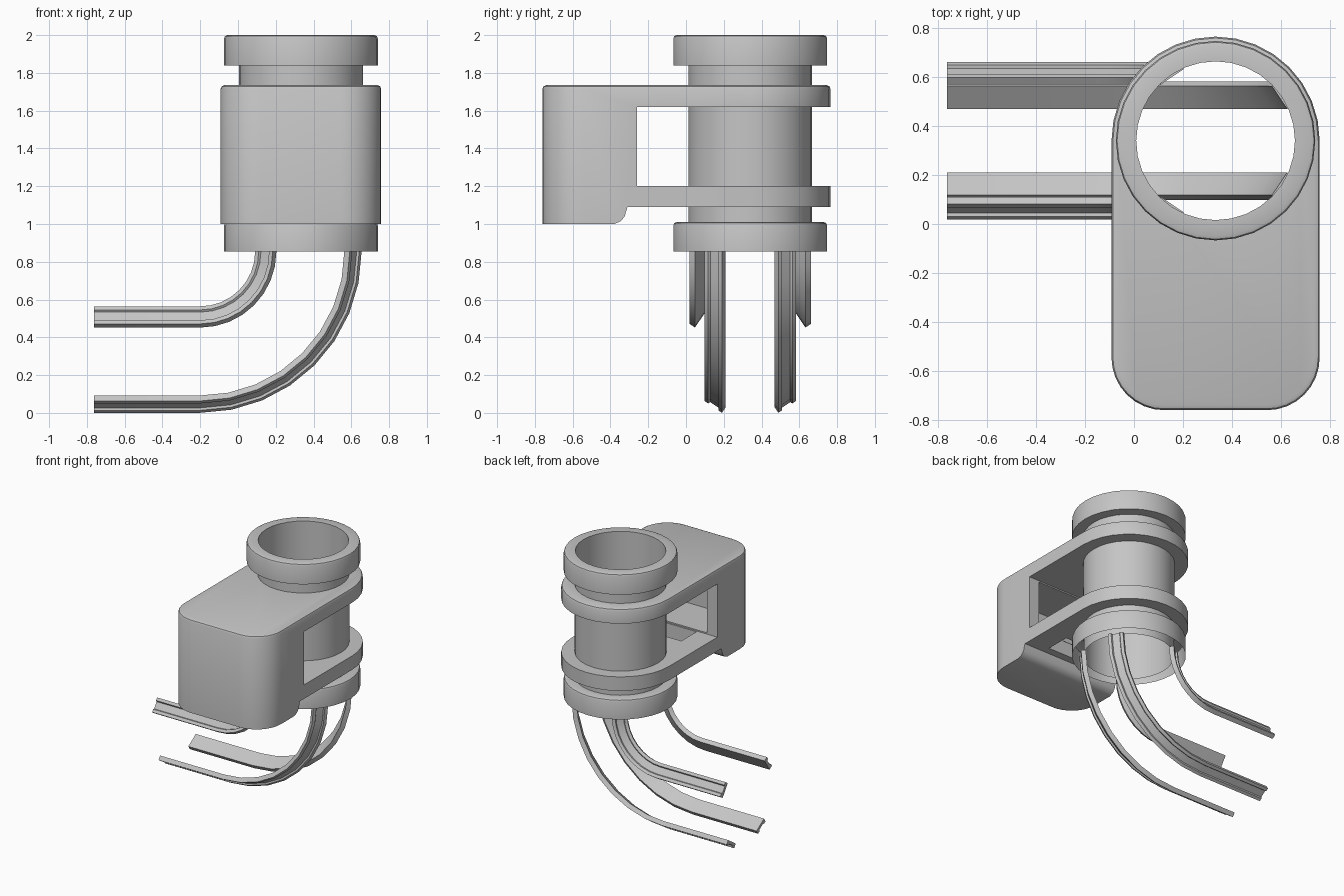
import bpy, bmesh, math
from mathutils import Vector

cube = bpy.data.objects.get("Cube")
if cube:
    bpy.data.objects.remove(cube, do_unlink=True)

CX, CY = 0.333, 0.34      # axis of the tube
BASE = 0.855              # lower end of the tube
SEGS = 32

grey = bpy.data.materials.new("light_grey")
grey.use_nodes = True
grey.diffuse_color = (0.56, 0.56, 0.56, 1)
grey.node_tree.nodes["Principled BSDF"].inputs["Base Color"].default_value = grey.diffuse_color


def make(name, bm, recalc=True):
    if recalc:
        bmesh.ops.recalc_face_normals(bm, faces=bm.faces)
    mesh = bpy.data.meshes.new(name)
    bm.to_mesh(mesh)
    bm.free()
    mesh.materials.append(grey)
    obj = bpy.data.objects.new(name, mesh)
    bpy.context.collection.objects.link(obj)
    return obj


def smooth(obj, degrees=35):
    bpy.ops.object.select_all(action='DESELECT')
    obj.select_set(True)
    bpy.context.view_layer.objects.active = obj
    bpy.ops.object.shade_smooth_by_angle(angle=math.radians(degrees))


def prism(name, points, direction):
    bm = bmesh.new()
    face = bm.faces.new([bm.verts.new(p) for p in points])
    new = bmesh.ops.extrude_face_region(bm, geom=[face])["geom"]
    bmesh.ops.translate(bm, vec=Vector(direction),
                        verts=[v for v in new if isinstance(v, bmesh.types.BMVert)])
    return make(name, bm)


def arc(cx, cy, r, start, end, steps):
    angles = [math.radians(start + (end - start) * i / steps) for i in range(steps + 1)]
    return [(cx + r * math.cos(a), cy + r * math.sin(a)) for a in angles]


def cut(obj, cutter):
    cutter.hide_render = True
    cutter.hide_viewport = True
    mod = obj.modifiers.new("cut", 'BOOLEAN')
    mod.operation = 'DIFFERENCE'
    mod.solver = 'EXACT'
    mod.object = cutter


# Hollow tube with a collar at each end, open underneath
OUT, IN, COLLAR, B = 0.328, 0.324, 0.407, 0.018
profile = [(COLLAR, BASE), (COLLAR, 1.01 - B), (COLLAR - 0.005, 1.005), (COLLAR - B, 1.01),
           (OUT, 1.01), (OUT, 1.84), (COLLAR, 1.84), (COLLAR, 2 - B),
           (COLLAR - 0.005, 1.995), (COLLAR - B, 2), (IN, 2), (IN, BASE)]
bm = bmesh.new()
rings = []
for r, z in profile:
    rings.append([bm.verts.new((x, y, z)) for x, y in arc(CX, CY, r, 0, 360, SEGS)[:-1]])
for low, high in zip(rings, rings[1:]):
    for i in range(SEGS):
        j = (i + 1) % SEGS
        bm.faces.new((low[i], low[j], high[j], high[i]))
smooth(make("collared_tube", bm, recalc=False))

# Bracket: rounded block whose back half becomes two plates around the tube
W, FRONT, CORNER, TOP = 0.425, -0.76, 0.215, 1.735
outline = (arc(CX, CY, W, 0, 180, 16)
           + arc(CX - W + CORNER, FRONT + CORNER, CORNER, 180, 270, 8)
           + arc(CX + W - CORNER, FRONT + CORNER, CORNER, 270, 360, 8))
bracket = prism("bracket", [(x, y, 1.0) for x, y in outline], (0, 0, TOP - 1.0))
bm = bmesh.new()
bm.from_mesh(bracket.data)
rim = [e for e in bm.edges if all(v.co.z > TOP - 0.01 for v in e.verts)]
bmesh.ops.bevel(bm, geom=rim, offset=0.02, segments=2, profile=0.5, affect='EDGES')
bm.to_mesh(bracket.data)
bm.free()


def side_cutter(name, points, x0=-0.5, x1=1.2):
    cut(bracket, prism(name, [(x0, y, z) for y, z in points], (x1 - x0, 0, 0)))


side_cutter("gap_cutter", [(-0.26, 1.2), (1, 1.2), (1, 1.62), (-0.26, 1.62)])
side_cutter("underside_cutter", [(-0.38, 0.9), (-0.38, 1.0), (-0.345, 1.015), (-0.325, 1.04),
                                 (-0.31, 1.09), (1, 1.09), (1, 0.9)])
side_cutter("recess_cutter", [(-0.6, 1.21), (-0.2, 1.21), (-0.2, 1.61), (-0.6, 1.61)],
            CX - 0.335, CX + 0.335)
side_cutter("floor_slot_cutter", [(-0.25, 1.05), (-0.06, 1.05), (-0.06, 1.3), (-0.25, 1.3)],
            CX - 0.25, CX + 0.25)
bore = [(x, y, 0.9) for x, y in arc(CX, CY, 0.326, 0, 360, SEGS)[:-1]]
cut(bracket, prism("bore_cutter", bore, (0, 0, 1)))

# Apply the cuts, then shade
depsgraph = bpy.context.evaluated_depsgraph_get()
result = bpy.data.meshes.new_from_object(bracket.evaluated_get(depsgraph))
cutters = [m.object for m in bracket.modifiers]
bracket.modifiers.clear()
bracket.data = result
for c in cutters:
    bpy.data.objects.remove(c, do_unlink=True)
smooth(bracket)

# Four grooved strips that bend from the tube to the side around one centre
section = [(0.315, -0.056), (0.35, -0.056), (0.35, -0.033), (0.338, -0.027),
           (0.338, 0.027), (0.35, 0.033), (0.35, 0.056), (0.315, 0.056)]
BEND_X, END_X, STEPS = -0.2, -0.763, 8


def strip(name, degrees):
    a = math.radians(degrees)
    flat = [(CX + r * math.cos(a) - s * math.sin(a), CY + r * math.sin(a) + s * math.cos(a))
            for r, s in section]
    bm = bmesh.new()
    loops = []
    for i in range(STEPS + 1):
        t = math.pi / 2 * i / STEPS
        loops.append([bm.verts.new((BEND_X + (x - BEND_X) * math.cos(t), y,
                                    BASE - (x - BEND_X) * math.sin(t))) for x, y in flat])
    loops.append([bm.verts.new((END_X, v.co.y, v.co.z)) for v in loops[-1]])
    n = len(section)
    for p, q in zip(loops, loops[1:]):
        for i in range(n):
            bm.faces.new((p[i], p[(i + 1) % n], q[(i + 1) % n], q[i]))
    bm.faces.new(loops[0])
    bm.faces.new(loops[-1])
    smooth(make(name, bm), 20)


for side, sign in (("front", -1), ("back", 1)):
    strip(side + "_outer_strip", sign * 34)
    strip(side + "_inner_strip", sign * 124)
